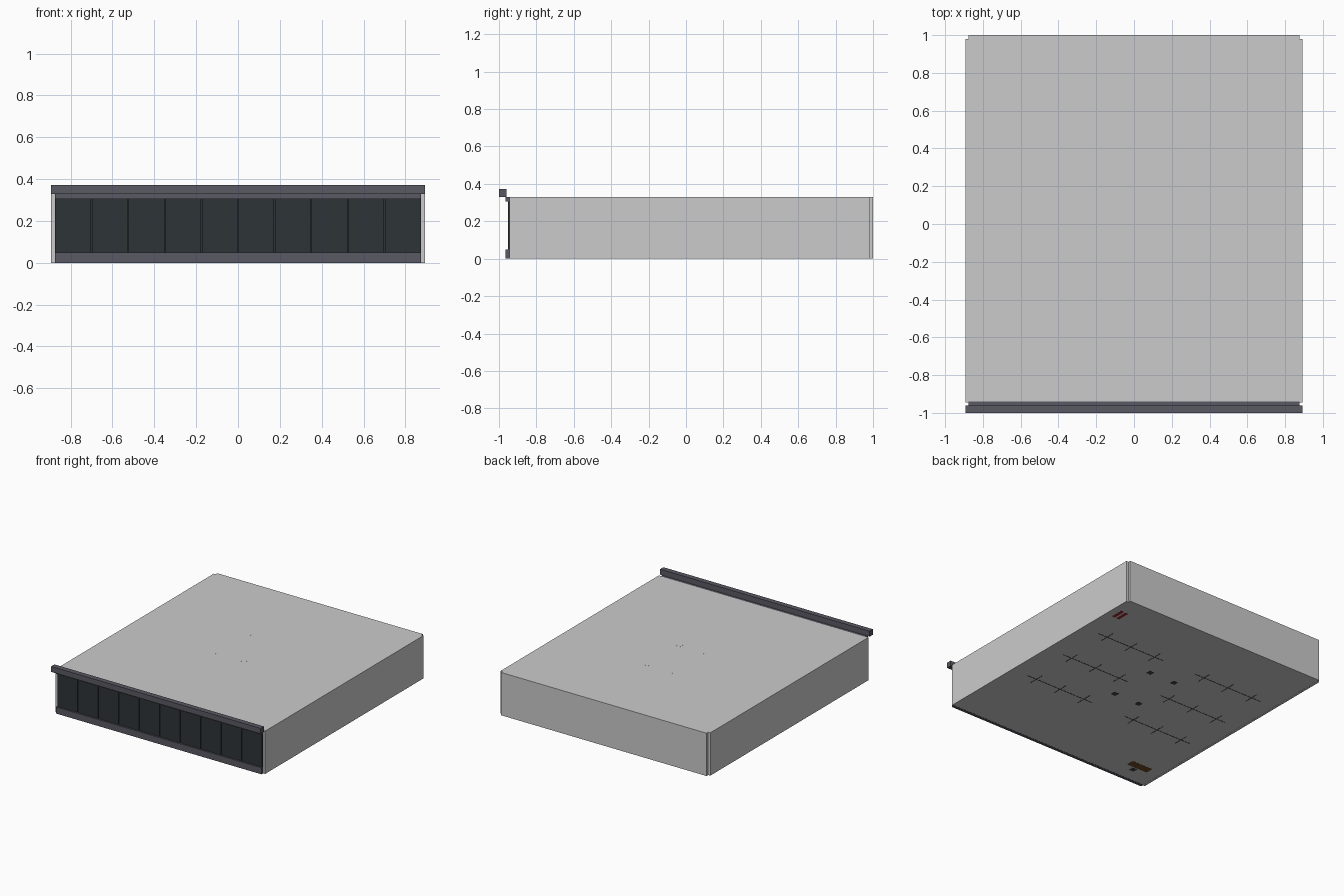
import bpy

if "Cube" in bpy.data.objects:
    bpy.data.objects.remove(bpy.data.objects["Cube"])


def material(name, rgb):
    m = bpy.data.materials.new(name)
    m.diffuse_color = (*rgb, 1)
    m.use_nodes = True
    m.node_tree.nodes["Principled BSDF"].inputs["Base Color"].default_value = m.diffuse_color
    return m


TRIM = material("dark_trim", (0.10, 0.10, 0.125))
GLASS = material("dark_glass", (0.026, 0.034, 0.038))
DARK = material("charcoal", (0.05, 0.05, 0.05))
RED = material("red", (0.35, 0.02, 0.03))
BROWN = material("brown", (0.15, 0.07, 0.02))


def box(name, x, y, z, mat=None):
    """Box from (min, max) ranges on each axis."""
    bpy.ops.mesh.primitive_cube_add(size=1, location=[sum(r) / 2 for r in (x, y, z)])
    o = bpy.context.object
    o.name = name
    o.scale = [r[1] - r[0] for r in (x, y, z)]
    bpy.ops.object.transform_apply(location=False, rotation=False, scale=True)
    if mat:
        o.data.materials.append(mat)
    return o


W, OUT, TOP = 0.875, 0.893, 0.33

# Shell: floor, roof and walls with notched rear corners
box("floor", (-W, W), (-0.945, 0.98), (0.001, 0.012))
box("roof", (-W, W), (-0.94, 0.985), (TOP - 0.012, TOP))
box("back_wall", (-W, W), (0.98, 1.0), (0, TOP))
for s, side in ((-1, "left"), (1, "right")):
    box(side + "_wall", sorted((s * W, s * OUT)), (-0.945, 0.98), (0, TOP))

# Front: sill, header, projecting fascia
box("front_sill", (-W, W), (-0.965, -0.94), (0, 0.05), TRIM)
box("front_header", (-W, W), (-0.965, -0.94), (0.305, TOP), TRIM)
box("fascia", (-OUT, OUT), (-1.0, -0.96), (TOP, 0.372), TRIM)

# Ten glass panels with narrow joints
pitch = 2 * W / 10
for i in range(10):
    x = -W + i * pitch
    box("glass_panel", (x + 0.002, x + pitch - 0.002), (-0.953, -0.943), (0.05, 0.305), GLASS)
box("glass_backing", (-W, W), (-0.945, -0.94), (0.05, 0.305), GLASS)

# Interior columns, just showing through the floor
for x in (-0.11, 0.11):
    for y in (-0.08, 0.31):
        box("column", (x - 0.02, x + 0.02), (y - 0.02, y + 0.02), (0, TOP - 0.005), DARK)
        box("column_cap", (x - 0.016, x + 0.016), (y - 0.016, y + 0.016), (TOP - 0.01, TOP + 0.0005))

# Partition rows: a spine with three cross walls each
for s in (-1, 1):
    for y in (-0.28, 0.11, 0.5):
        box("partition_spine", sorted((s * 0.15, s * 0.75)), (y - 0.003, y + 0.003), (0, 0.14), DARK)
        for x in (0.23, 0.45, 0.67):
            box("partition_cross", (s * x - 0.003, s * x + 0.003), (y - 0.065, y + 0.065), (0, 0.14), DARK)

# Corner furniture standing on the floor
box("counter", (-0.78, -0.60), (-0.79, -0.73), (0, 0.1), BROWN)
box("stool", (-0.70, -0.66), (-0.84, -0.80), (0, 0.07), DARK)
for x in (0.78, 0.82):
    box("red_bench", (x - 0.012, x + 0.012), (0.75, 0.85), (0, 0.08), RED)
